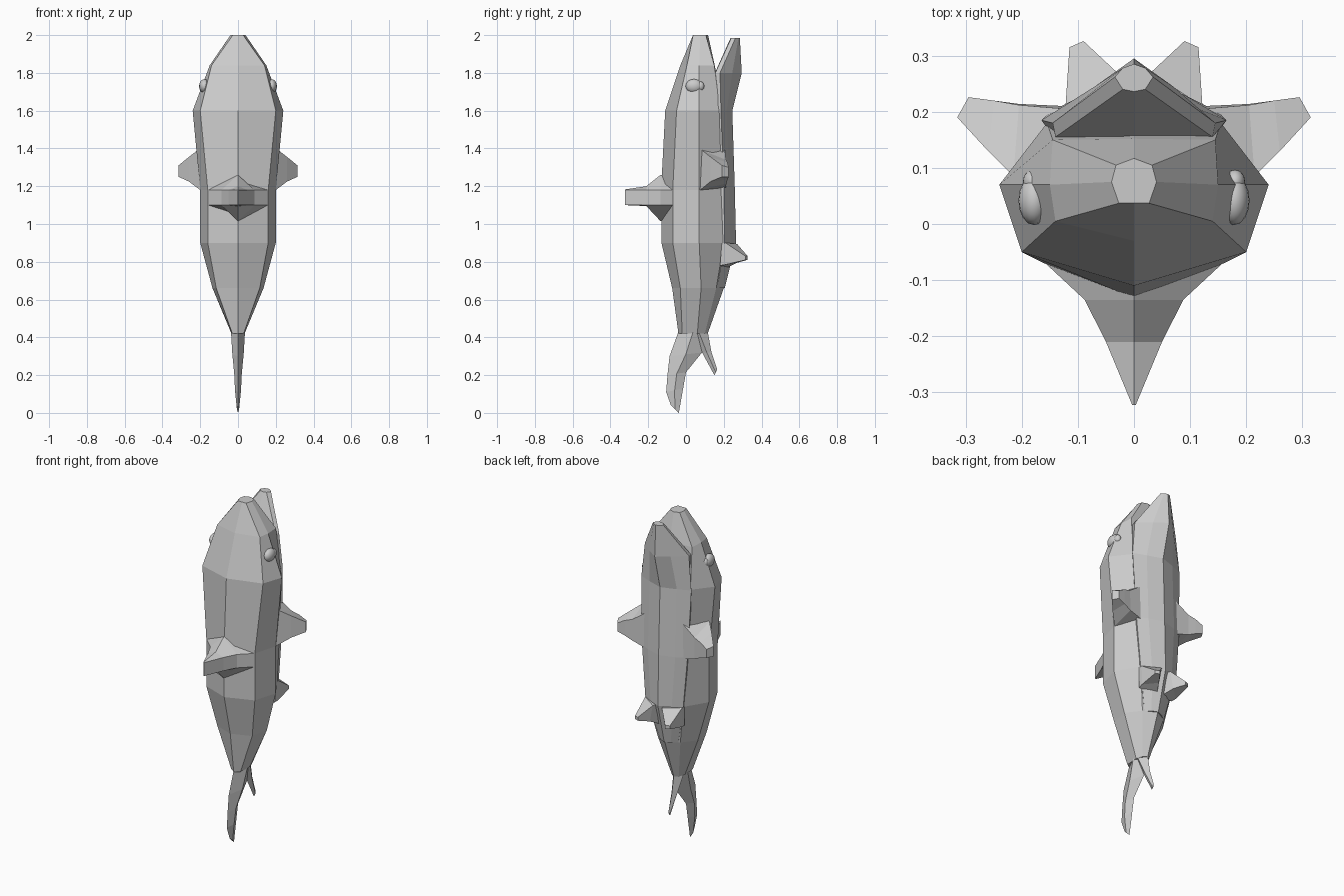
import bpy, bmesh, math


def loft(name, rings, mirror=False):
    """Skin closed rings of 3D points, cap the ends, optionally mirror over x."""
    bm = bmesh.new()
    vs = [[bm.verts.new(p) for p in r] for r in rings]
    n = len(rings[0])
    for a, b in zip(vs, vs[1:]):
        for i in range(n):
            j = (i + 1) % n
            bm.faces.new((a[i], a[j], b[j], b[i]))
    bm.faces.new(vs[0])
    bm.faces.new(vs[-1])
    bmesh.ops.remove_doubles(bm, verts=bm.verts, dist=0.0005)
    bmesh.ops.recalc_face_normals(bm, faces=bm.faces)
    me = bpy.data.meshes.new(name)
    bm.to_mesh(me)
    bm.free()
    ob = bpy.data.objects.new(name, me)
    bpy.context.collection.objects.link(ob)
    if mirror:
        add_mirror(ob)
    return ob


def add_mirror(ob):
    pivot = bpy.data.objects.get("mirror_center")
    if pivot is None:
        pivot = bpy.data.objects.new("mirror_center", None)
        pivot.hide_render = True
        bpy.context.collection.objects.link(pivot)
    ob.modifiers.new("mirror", 'MIRROR').mirror_object = pivot


def ring(z, front, half, back):
    """Symmetric cross-section: front ridge, side points, back ridge."""
    return ([(0, front, z)] + [(x, y, z) for x, y in half] + [(0, back, z)]
            + [(-x, y, z) for x, y in reversed(half)])


# upright body with snout at the top
loft("body", [
    ring(2.00, .037, [(.027, .037), (.04, .075), (.032, .105)], .117),
    ring(1.84, -.03, [(.14, .005), (.15, .07), (.145, .15)], .152),
    ring(1.60, -.11, [(.20, -.05), (.24, .07), (.155, .18)], .20),
    ring(1.18, -.132, [(.16, -.07), (.20, .07), (.14, .19)], .21),
    ring(0.90, -.13, [(.16, -.07), (.20, .07), (.12, .20)], .22),
    ring(0.66, -.073, [(.115, -.03), (.135, .08), (.075, .16)], .20),
    ring(0.42, -.04, [(.03, -.02), (.035, .06), (.022, .10)], .115),
])

# lower jaw running into the belly
loft("jaw_and_belly", [
    ring(1.985, .236, [(.02, .24), (.034, .262), (.02, .278)], .285),
    ring(1.80, .153, [(.14, .155), (.145, .18), (.07, .245)], .295),
    ring(1.60, .15, [(.14, .15), (.165, .185), (.09, .215)], .245),
    ring(1.20, .15, [(.13, .15), (.15, .20), (.09, .23)], .258),
    ring(0.90, .15, [(.11, .15), (.125, .205), (.07, .235)], .265),
    ring(0.66, .12, [(.05, .13), (.065, .165), (.035, .19)], .205),
])

# dorsal fin, lofted outwards to a vertical edge
loft("dorsal_fin", [
    [(0, y, t), (w, y, 1.18), (w, y, 1.10), (0, y, b), (-w, y, 1.10), (-w, y, 1.18)]
    for y, w, t, b in [(-.05, .16, 1.26, 1.015), (-.07, .158, 1.26, 1.015),
                       (-.135, .088, 1.26, 1.015), (-.21, .05, 1.20, 1.095),
                       (-.323, .003, 1.183, 1.10)]])


# tail lobes: each section runs from front edge to back edge
def lobe(name, sections):
    rings = []
    for (y0, z0), (y1, z1), w in sections:
        m = ((y0 + y1) / 2, (z0 + z1) / 2)
        rings.append([(0, y0, z0), (w, *m), (0, y1, z1), (-w, *m)])
    loft(name, rings)


lobe("tail_long_lobe", [((-.04, .43), (.115, .43), .037),
                        ((-.087, .30), (.085, .32), .030),
                        ((-.098, .20), (0, .215), .020),
                        ((-.105, .11), (-.015, .13), .016),
                        ((-.08, .04), (-.038, .0), .006)])
lobe("tail_short_lobe", [((.02, .43), (.115, .43), .034),
                         ((.085, .32), (.135, .32), .018),
                         ((.15, .20), (.165, .23), .004)])

# pectoral fins
loft("pectoral_fin", [
    [(.15, .07, 1.42), (.12, .205, 1.40), (.12, .21, 1.19), (.15, .07, 1.18)],
    [(.215, .085, 1.39), (.205, .212, 1.34), (.205, .214, 1.215), (.20, .075, 1.18)],
    [(.26, .13, 1.355), (.25, .22, 1.325), (.25, .22, 1.235), (.26, .13, 1.225)],
    [(.315, .19, 1.31), (.295, .226, 1.30), (.295, .226, 1.25), (.315, .19, 1.25)],
], mirror=True)

# pelvic fins
loft("pelvic_fin", [
    [(.01, .20, .90), (.125, .19, .90), (.115, .18, .78), (.01, .20, .76)],
    [(.03, .27, .895), (.122, .21, .90), (.12, .21, .785), (.05, .27, .795)],
    [(.09, .326, .83), (.115, .315, .83), (.115, .315, .81), (.09, .326, .81)],
], mirror=True)

# eyes: large flattened ball with a smaller one behind
for name, loc, size in [("eye", (.178, .042, 1.73), (.028, .044, .037)),
                        ("eye_corner", (.18, .075, 1.73), (.018, .022, .025))]:
    bpy.ops.mesh.primitive_uv_sphere_add(segments=16, ring_count=10, radius=1, location=loc)
    eye = bpy.context.object
    eye.name = name
    eye.scale = size
    bpy.ops.object.shade_smooth()
    add_mirror(eye)
